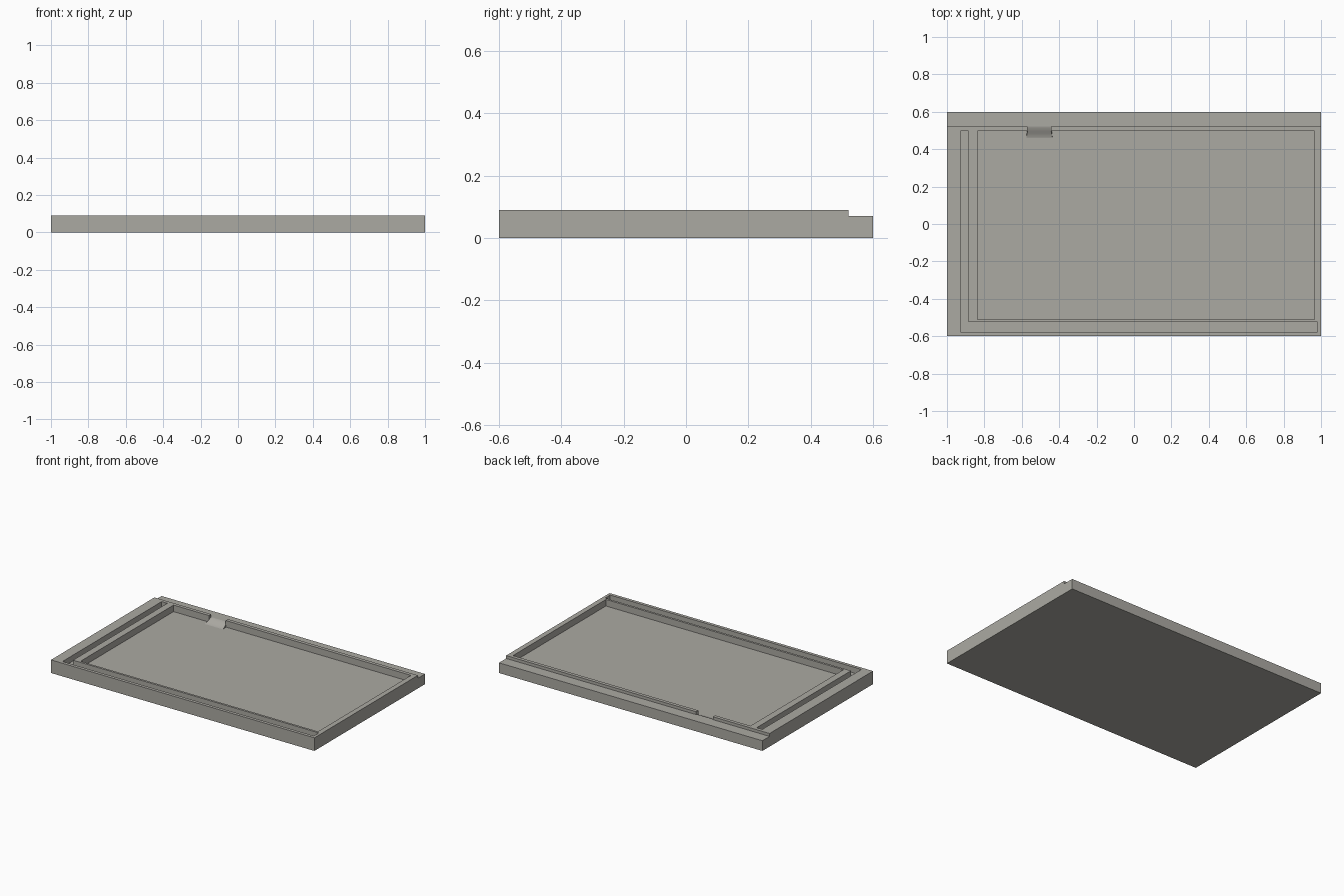
import bpy, bmesh, math

if "Cube" in bpy.data.objects:
    bpy.data.objects.remove(bpy.data.objects["Cube"])

# single warm grey material
grey = bpy.data.materials.new("warm_grey")
grey.diffuse_color = (0.41, 0.40, 0.365, 1)
grey.use_nodes = True
grey.node_tree.nodes["Principled BSDF"].inputs["Base Color"].default_value = grey.diffuse_color

H, STEP_Z, FLOOR_Z, GROOVE_Z = 0.09, 0.07, 0.045, 0.05
STEP_Y, POCKET_Y = 0.522, 0.498
NOTCH_X, NOTCH_W = -0.506, 0.063


def make(name, bm):
    bmesh.ops.recalc_face_normals(bm, faces=bm.faces)
    me = bpy.data.meshes.new(name)
    bm.to_mesh(me)
    bm.free()
    ob = bpy.data.objects.new(name, me)
    bpy.context.collection.objects.link(ob)
    me.materials.append(grey)
    return ob


def prism(name, pts, z0, z1):
    """Extrude a plan outline from z0 to z1."""
    bm = bmesh.new()
    face = bm.faces.new([bm.verts.new((x, y, z0)) for x, y in pts])
    top = bmesh.ops.extrude_face_region(bm, geom=[face])["geom"]
    for v in top:
        if isinstance(v, bmesh.types.BMVert):
            v.co.z = z1
    return make(name, bm)


def rect(x0, x1, y0, y1):
    return [(x0, y0), (x1, y0), (x1, y1), (x0, y1)]


# tray slab
tray = prism("tray", rect(-1, 1, -0.6, 0.6), 0, H)

# cutters: back step, main pocket, L-shaped groove, rim notch
groove = [(-0.928, -0.578), (0.981, -0.578), (0.981, -0.525),
          (-0.885, -0.525), (-0.885, POCKET_Y), (-0.928, POCKET_Y)]
cutters = [
    prism("step_cutter", rect(-1.1, 1.1, STEP_Y, 0.7), STEP_Z, 0.2),
    prism("pocket_cutter", rect(-0.838, 0.965, -0.51, POCKET_Y), FLOOR_Z, 0.2),
    prism("groove_cutter", groove, GROOVE_Z, 0.2),
    prism("notch_cutter", rect(NOTCH_X - NOTCH_W, NOTCH_X + NOTCH_W,
                               0.48, STEP_Y), FLOOR_Z, 0.2),
]
for c in cutters:
    m = tray.modifiers.new(c.name, "BOOLEAN")
    m.operation = "DIFFERENCE"
    m.solver = "EXACT"
    m.object = c
dg = bpy.context.evaluated_depsgraph_get()
cut_mesh = bpy.data.meshes.new_from_object(tray.evaluated_get(dg))
tray.modifiers.clear()
tray.data = cut_mesh
for c in cutters:
    bpy.data.objects.remove(c)

# curved ramp from the pocket floor up to the back step
N = 10
Y0 = 0.46
profile = []
for i in range(N + 1):
    t = i / N
    s = 0.5 - 0.5 * math.cos(math.pi * t)
    profile.append((Y0 + (STEP_Y - Y0) * t, FLOOR_Z + (STEP_Z - FLOOR_Z) * (0.5 * s + 0.5 * t)))
profile += [(STEP_Y, FLOOR_Z - 0.002), (Y0, FLOOR_Z - 0.002)]
bm = bmesh.new()
sides = []
for sx in (-1, 1):
    ring = []
    for y, z in profile:
        flare = 0.007 * max(0, (POCKET_Y - y) / (POCKET_Y - Y0))
        ring.append(bm.verts.new((NOTCH_X + sx * (NOTCH_W + flare), y, z)))
    sides.append(ring)
    bm.faces.new(ring)
n = len(profile)
for i in range(n):
    j = (i + 1) % n
    bm.faces.new((sides[0][i], sides[0][j], sides[1][j], sides[1][i]))
make("notch_ramp", bm)
